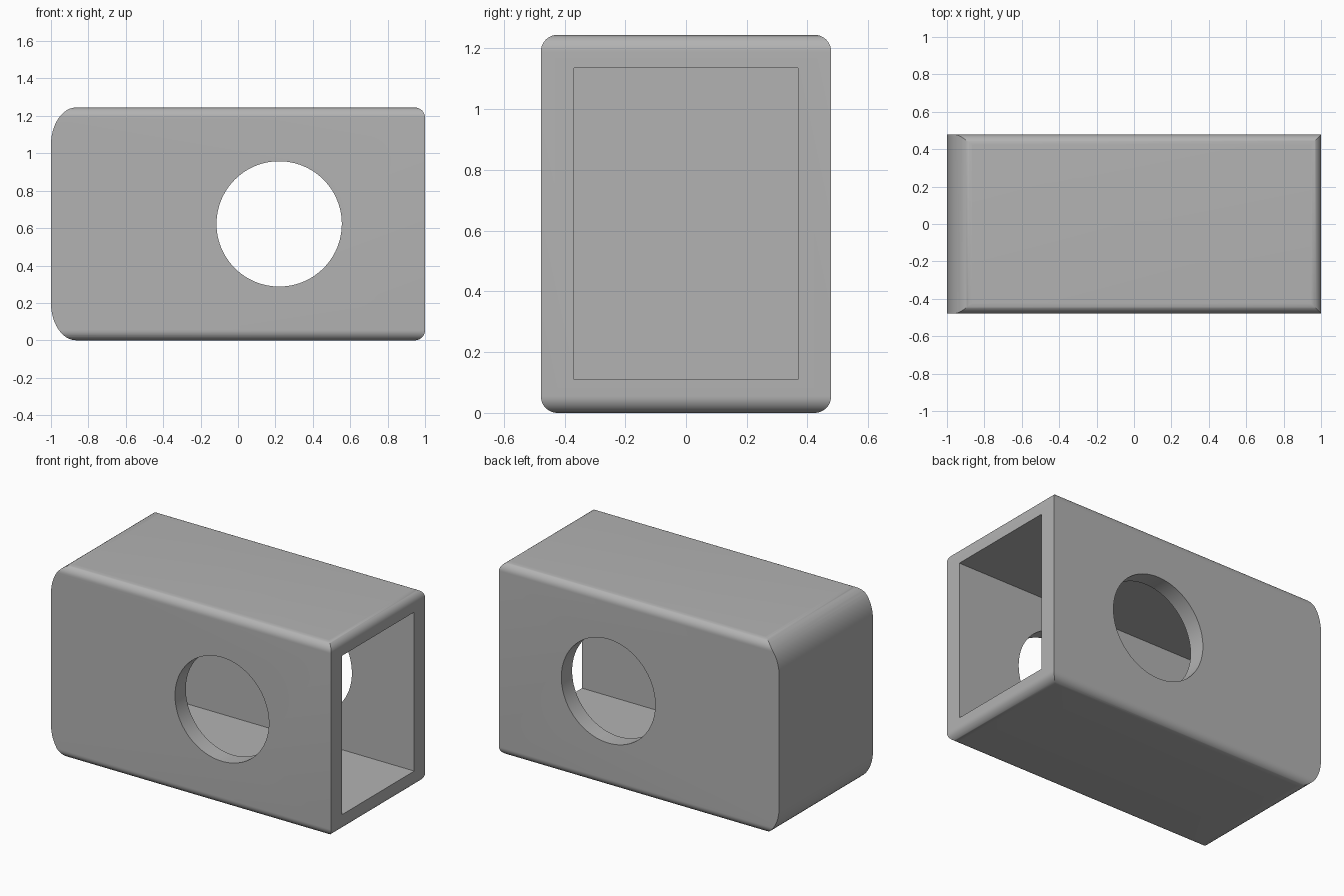
import bpy, bmesh, math
from mathutils import Matrix, Vector

cube = bpy.data.objects.get("Cube")
if cube:
    bpy.data.objects.remove(cube)

HEIGHT, HALF_DEPTH, WALL, ROUND = 1.245, 0.478, 0.11, 0.055

grey = bpy.data.materials.new("plain grey")
grey.use_nodes = True
grey.diffuse_color = (0.45, 0.45, 0.45, 1)
grey.node_tree.nodes["Principled BSDF"].inputs["Base Color"].default_value = grey.diffuse_color


def rounded_profile(low, high, low_radii, high_radii, steps=12):
    """Outline (u, z) with elliptical corners; each end has its own radii."""
    points = []
    corners = [(high, HEIGHT, high_radii, 0), (low, HEIGHT, low_radii, 1),
               (low, 0, low_radii, 2), (high, 0, high_radii, 3)]
    for u, z, (ru, rz), quarter in corners:
        cu = u - ru if u == high else u + ru
        cz = z - rz if z else rz
        for i in range(steps + 1):
            a = (quarter + i / steps) * math.pi / 2
            points.append((cu + ru * math.cos(a), cz + rz * math.sin(a)))
    return points


def prism(name, outline, axis, half_length):
    """Extrude an outline along x or y."""
    bm = bmesh.new()
    place = (lambda u, z, s: (s, u, z)) if axis == "x" else (lambda u, z, s: (u, s, z))
    face = bm.faces.new([bm.verts.new(place(u, z, -half_length)) for u, z in outline])
    made = bmesh.ops.extrude_face_region(bm, geom=[face])["geom"]
    move = Vector((1, 0, 0)) if axis == "x" else Vector((0, 1, 0))
    bmesh.ops.translate(bm, vec=move * 2 * half_length,
                        verts=[v for v in made if isinstance(v, bmesh.types.BMVert)])
    bmesh.ops.recalc_face_normals(bm, faces=bm.faces)
    return finish(name, bm)


def finish(name, bm):
    mesh = bpy.data.meshes.new(name)
    bm.to_mesh(mesh)
    bm.free()
    mesh.materials.append(grey)
    obj = bpy.data.objects.new(name, mesh)
    bpy.context.collection.objects.link(obj)
    return obj


def combine(target, tool, operation):
    """Apply a boolean and discard the tool."""
    mod = target.modifiers.new("cut", "BOOLEAN")
    mod.operation, mod.object, mod.solver = operation, tool, "EXACT"
    bpy.ops.object.select_all(action="DESELECT")
    bpy.context.view_layer.objects.active = target
    target.select_set(True)
    bpy.ops.object.modifier_apply(modifier=mod.name)
    bpy.data.objects.remove(tool)


# Outer shell: side outline crossed with end outline
housing = prism("housing", rounded_profile(-1, 1, (0.135, 0.2), (ROUND, ROUND)), "y", 0.6)
end_shape = prism("end_shape", rounded_profile(-HALF_DEPTH, HALF_DEPTH, (ROUND, ROUND),
                                               (ROUND, ROUND)), "x", 1.2)
combine(housing, end_shape, "INTERSECT")

# Cavity open at the +x end
bm = bmesh.new()
bmesh.ops.create_cube(bm, size=1, matrix=Matrix.Translation((0.155, 0, HEIGHT / 2)) @ Matrix.Diagonal(
    (2.09, 2 * (HALF_DEPTH - WALL), HEIGHT - 2 * WALL, 1)))
combine(housing, finish("cavity", bm), "DIFFERENCE")

# Round opening through front and back walls
bm = bmesh.new()
bmesh.ops.create_cone(bm, cap_ends=True, segments=96, radius1=0.335, radius2=0.335, depth=1.4,
                      matrix=Matrix.Translation((0.22, 0, HEIGHT / 2)) @ Matrix.Rotation(math.pi / 2, 4, "X"))
combine(housing, finish("round_hole", bm), "DIFFERENCE")

bpy.ops.object.shade_smooth_by_angle(angle=math.radians(30))
